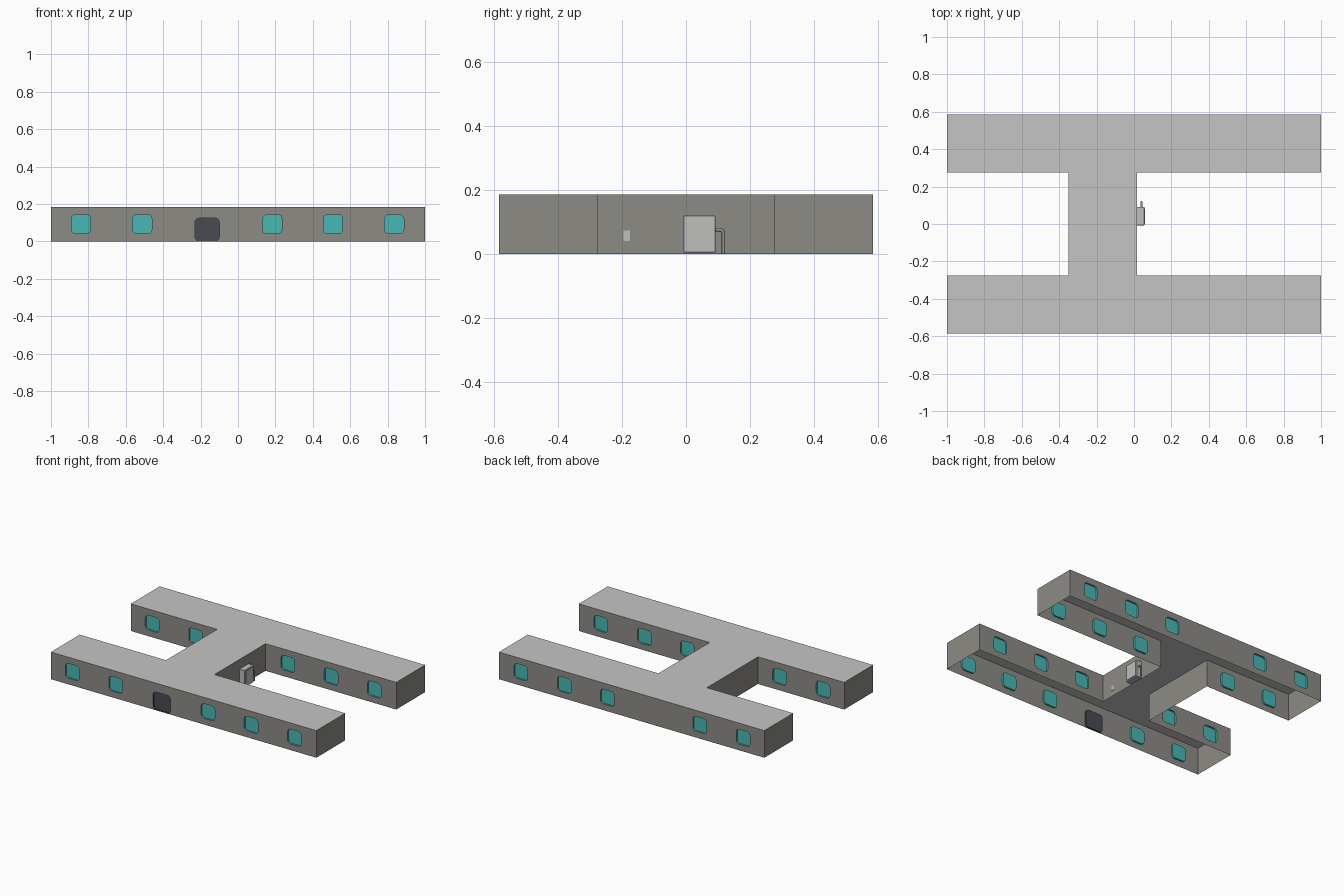
import bpy, bmesh, math
from mathutils import Vector

if "Cube" in bpy.data.objects:
    bpy.data.objects.remove(bpy.data.objects["Cube"])

H = 0.185                      # wall height
YI, YO = 0.275, 0.585          # inner and outer faces of the two wings
CX0, CX1 = -0.35, 0.015        # sides of the connecting block
DEPTH = 0.012                  # recess of glass and door


def material(name, rgb):
    m = bpy.data.materials.new(name)
    m.diffuse_color = (*rgb, 1)
    m.use_nodes = True
    m.node_tree.nodes["Principled BSDF"].inputs["Base Color"].default_value = m.diffuse_color
    return m


WALL = material("wall_grey", (0.27, 0.26, 0.235))
ROOF = material("roof_light_grey", (0.56, 0.56, 0.56))
GLASS = material("teal_glass", (0.065, 0.48, 0.46))
DOOR = material("dark_slate_door", (0.065, 0.07, 0.09))
METAL = material("box_grey", (0.52, 0.52, 0.51))
PIPE = material("pipe_grey", (0.3, 0.3, 0.29))


def finish(name, bm, mat):
    me = bpy.data.meshes.new(name)
    bm.to_mesh(me)
    bm.free()
    ob = bpy.data.objects.new(name, me)
    me.materials.append(mat)
    bpy.context.collection.objects.link(ob)
    return ob


def rounded_rect(cx, cz, w, h, r=0.022, n=4):
    pts = []
    for k, (sx, sz) in enumerate([(1, 1), (-1, 1), (-1, -1), (1, -1)]):
        for i in range(n + 1):
            a = math.pi / 2 * (k + i / n)
            pts.append((cx + sx * (w / 2 - r) + r * math.cos(a),
                        cz + sz * (h / 2 - r) + r * math.sin(a)))
    return pts


def box(name, lo, hi, mat, bevel=0.0):
    bm = bmesh.new()
    bmesh.ops.create_cube(bm, size=1)
    for v in bm.verts:
        v.co = [(a + b) / 2 + c * (b - a) for a, b, c in zip(lo, hi, v.co)]
    if bevel:
        bmesh.ops.bevel(bm, geom=bm.edges[:], offset=bevel, segments=1, affect='EDGES')
    return finish(name, bm, mat)


# H-shaped plan, counter-clockwise
plan = [Vector((x, y, 0)) for x, y in [
    (-1, -YO), (1, -YO), (1, -YI), (CX1, -YI), (CX1, YI), (1, YI),
    (1, YO), (-1, YO), (-1, YI), (CX0, YI), (CX0, -YI), (-1, -YI)]]
UP = Vector((0, 0, 1))
windows_x = [-0.84, -0.512, 0.183, 0.508, 0.835]

# Roof sheet, open underneath
bm = bmesh.new()
bm.faces.new([bm.verts.new(p + UP * H) for p in plan])
finish("roof", bm, ROOF)

# Walls with cut openings, recessed panes and door
walls, panes, door = bmesh.new(), bmesh.new(), bmesh.new()
for i, a in enumerate(plan):
    b = plan[(i + 1) % len(plan)]
    d = (b - a).normalized()
    out = Vector((d.y, -d.x, 0))
    length = (b - a).length

    def to3(loop, inset=0.0):
        return [a + d * u + UP * z - out * inset for u, z in loop]

    holes = []
    if abs(d.x) > 0.5:
        for x in windows_x:
            if min(a.x, b.x) < x < max(a.x, b.x):
                holes.append((rounded_rect((x - a.x) * d.x, 0.092, 0.103, 0.1), panes))
    if i == 0:
        holes.append((rounded_rect(-0.165 - a.x, 0.063, 0.13, 0.122), door))

    edges = []
    for loop in [[(0, 0), (length, 0), (length, H), (0, H)]] + [h[0] for h in holes]:
        vs = [walls.verts.new(p) for p in to3(loop)]
        edges += [walls.edges.new((vs[k - 1], vs[k])) for k in range(len(vs))]
    res = bmesh.ops.triangle_fill(walls, edges=edges, use_beauty=True, normal=out)
    for f in res["geom"]:
        if isinstance(f, bmesh.types.BMFace):
            f.normal_update()
            if f.normal.dot(out) < 0:
                f.normal_flip()

    for loop, target in holes:
        front = [target.verts.new(p) for p in to3(loop)]
        back = [target.verts.new(p) for p in to3(loop, DEPTH)]
        target.faces.new(back)
        for k in range(len(loop)):
            target.faces.new((front[k - 1], front[k], back[k], back[k - 1]))
    for t in (panes, door):
        t.normal_update()

finish("walls", walls, WALL)
finish("window_panes", panes, GLASS)
finish("entrance_door", door, DOOR)

# Utility box in the right courtyard, with a door plate
box("utility_box", (CX1, -0.008, 0.004), (0.055, 0.092, 0.12), METAL, 0.002)
box("utility_box_door", (0.054, 0.0, 0.012), (0.059, 0.084, 0.112), METAL)
box("wall_fitting", (CX1 - 0.002, -0.195, 0.04), (CX1 + 0.002, -0.175, 0.072), METAL)

# Bent pipe from the box to the ground
cu = bpy.data.curves.new("drain_pipe", 'CURVE')
cu.dimensions = '3D'
cu.bevel_depth = 0.0055
cu.bevel_resolution = 2
cu.use_fill_caps = True
path = [(0.09, 0.075)]
path += [(0.106 + 0.011 * math.sin(t * math.pi / 8), 0.064 + 0.011 * math.cos(t * math.pi / 8))
         for t in range(5)]
path += [(0.117, 0.0)]
sp = cu.splines.new('POLY')
sp.points.add(len(path) - 1)
for p, (y, z) in zip(sp.points, path):
    p.co = (0.04, y, z, 1)
cu.materials.append(PIPE)
pipe = bpy.data.objects.new("drain_pipe", cu)
bpy.context.collection.objects.link(pipe)
